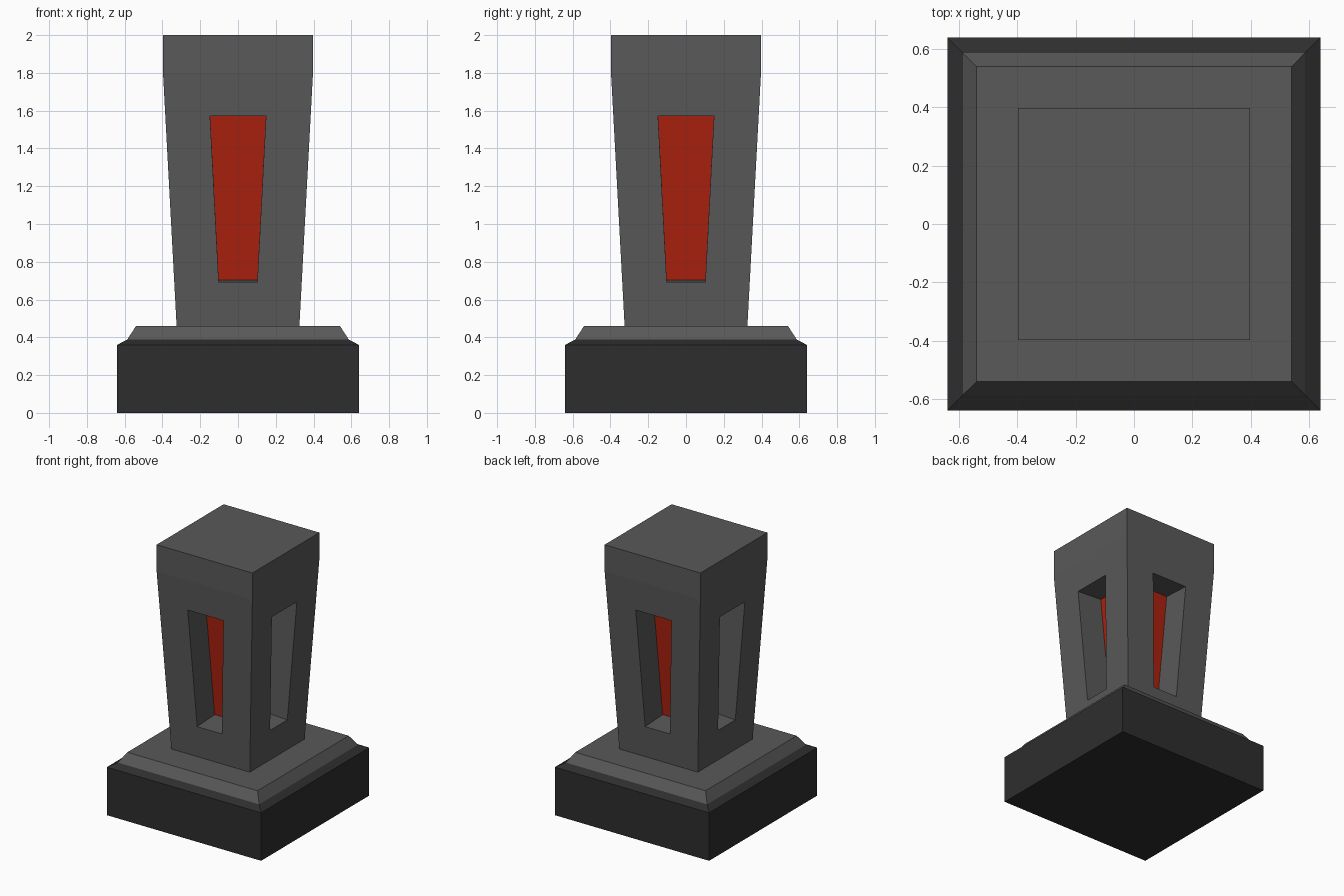
import bpy, bmesh, math
from mathutils import Vector, Matrix

if "Cube" in bpy.data.objects:
    bpy.data.objects.remove(bpy.data.objects["Cube"])


def material(name, rgb):
    m = bpy.data.materials.new(name)
    m.diffuse_color = (*rgb, 1)
    m.use_nodes = True
    m.node_tree.nodes["Principled BSDF"].inputs["Base Color"].default_value = m.diffuse_color
    return m


GREY = material("stone grey", (0.1, 0.1, 0.1))
DARK = material("dark base", (0.027, 0.027, 0.027))
RED = material("red panel", (0.41, 0.015, 0.005))


def finish(bm, name, mats):
    bmesh.ops.remove_doubles(bm, verts=bm.verts, dist=1e-5)
    bmesh.ops.recalc_face_normals(bm, faces=bm.faces)
    me = bpy.data.meshes.new(name)
    bm.to_mesh(me)
    bm.free()
    for m in mats:
        me.materials.append(m)
    ob = bpy.data.objects.new(name, me)
    bpy.context.collection.objects.link(ob)


def square_stack(name, mat, rings):
    """Solid with square cross-sections given as (half width, z)."""
    bm = bmesh.new()
    loops = [[bm.verts.new((sx * r, sy * r, z))
              for sx, sy in ((-1, -1), (1, -1), (1, 1), (-1, 1))] for r, z in rings]
    for a, b in zip(loops, loops[1:]):
        for i in range(4):
            j = (i + 1) % 4
            bm.faces.new((a[i], a[j], b[j], b[i]))
    bm.faces.new(loops[0][::-1])
    bm.faces.new(loops[-1])
    finish(bm, name, [mat])


# Base block and sloped plinth
square_stack("base", DARK, [(0.64, 0), (0.64, 0.36), (0.577, 0.393)])
square_stack("plinth", GREY, [(0.598, 0.37), (0.54, 0.46)])

# Flared column with a deep recess and red panel on each side
Z0, Z1, Z2, R0, R1 = 0.46, 1.8, 2.0, 0.325, 0.397
DEPTH = 0.207


def radius(z):
    return R0 + (R1 - R0) * (z - Z0) / (Z1 - Z0)


def trapezoid(lo, hi):
    """Quad on the sloping front face from (half width, z) pairs."""
    return [Vector((s * w, -radius(z), z))
            for s, w, z in ((-1, *lo), (1, *lo), (1, *hi), (-1, *hi))]


bm = bmesh.new()
inward = Vector((0, Z1 - Z0, R1 - R0)).normalized() * DEPTH
outer = trapezoid((R0, Z0), (R1, Z1))
opening = trapezoid((0.102, 0.692), (0.148, 1.572))
back = [p + inward for p in opening]
cap = [outer[3], outer[2], Vector((R1, -R1, Z2)), Vector((-R1, -R1, Z2))]
quads = [(cap, 0), (back, 1)]
for a, b in ((outer, opening), (opening, back)):
    for i in range(4):
        j = (i + 1) % 4
        quads.append(([a[i], a[j], b[j], b[i]], 0))
for k in range(4):
    rot = Matrix.Rotation(k * math.pi / 2, 3, 'Z')
    for quad, mi in quads:
        bm.faces.new([bm.verts.new(rot @ p) for p in quad]).material_index = mi
for r, z in ((R0, Z0), (R1, Z2)):
    bm.faces.new([bm.verts.new((x * r, y * r, z))
                  for x, y in ((-1, -1), (1, -1), (1, 1), (-1, 1))])
finish(bm, "column", [GREY, RED])
